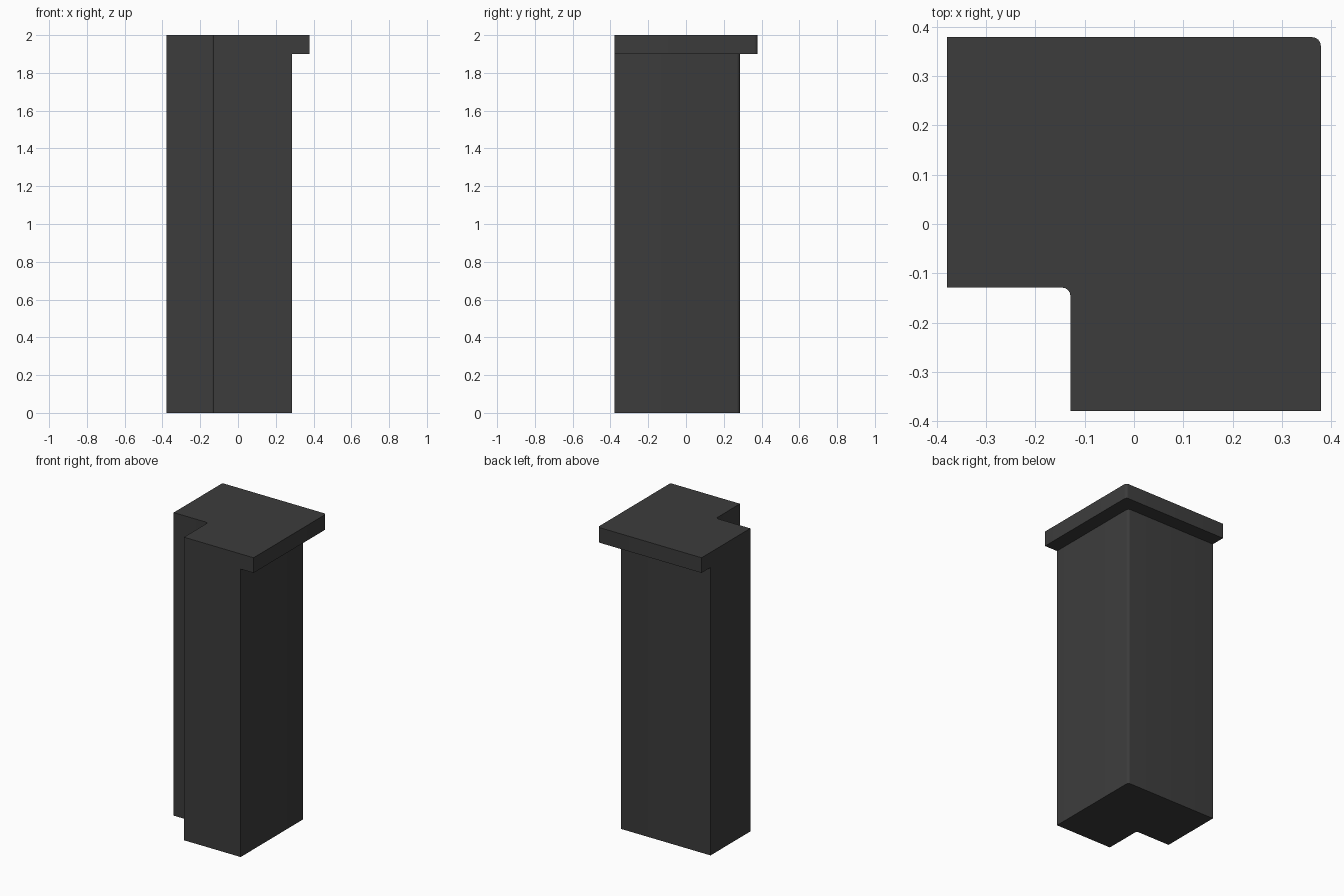
import bpy, bmesh
from math import cos, sin, pi

if "Cube" in bpy.data.objects:
    bpy.data.objects.remove(bpy.data.objects["Cube"])

LO, BODY, CAP = -0.379, 0.285, 0.379      # flush sides, shaft faces, cap faces
NOTCH, R, SEG = -0.129, 0.017, 4          # inner corner and corner rounding
Z_CAP, Z_TOP = 1.9, 2.0


def arc(cx, cy, start, end):
    """Rounded corner points between two angles."""
    return [(cx + R * cos(start + (end - start) * i / SEG),
             cy + R * sin(start + (end - start) * i / SEG)) for i in range(SEG + 1)]


# L-shaped shaft profile, counter-clockwise
profile = [(NOTCH, LO), (BODY, LO)]
profile += arc(BODY - R, BODY - R, 0, pi / 2)
profile += [(LO, BODY), (LO, NOTCH)]
profile += arc(NOTCH - R, NOTCH - R, pi / 2, 0)

# Shaft: stacked loops joined into walls, closed at both ends
bm = bmesh.new()
loops = [[bm.verts.new((x, y, z)) for x, y in profile] for z in (0, Z_CAP, Z_TOP)]
n = len(profile)
bands = []
for a, b in zip(loops, loops[1:]):
    bands.append([bm.faces.new((a[i], a[(i + 1) % n], b[(i + 1) % n], b[i])) for i in range(n)])
bm.faces.new(loops[0][::-1])
bm.faces.new(loops[-1])

# Cap lip: push the outer walls of the top band outwards
lip = bands[1][1:SEG + 3]
out = bmesh.ops.extrude_face_region(bm, geom=lip)
for v in out["geom"]:
    if isinstance(v, bmesh.types.BMVert):
        x, y = v.co.x, v.co.y
        v.co.x += CAP - BODY if x > LO + 0.001 else 0
        v.co.y += CAP - BODY if y > LO + 0.001 else 0

# Merge coplanar pieces into clean flat faces
bmesh.ops.dissolve_limit(bm, angle_limit=0.01, verts=bm.verts[:], edges=bm.edges[:])
bmesh.ops.recalc_face_normals(bm, faces=bm.faces[:])
for f in bm.faces:
    f.smooth = True

mesh = bpy.data.meshes.new("corner_pillar")
bm.to_mesh(mesh)
bm.free()
mesh.set_sharp_from_angle(angle=pi / 6)
pillar = bpy.data.objects.new("corner_pillar", mesh)
bpy.context.collection.objects.link(pillar)

# Dark grey finish
mat = bpy.data.materials.new("dark_grey")
mat.diffuse_color = (0.045, 0.045, 0.045, 1)
mat.use_nodes = True
mat.node_tree.nodes["Principled BSDF"].inputs["Base Color"].default_value = mat.diffuse_color
mesh.materials.append(mat)
